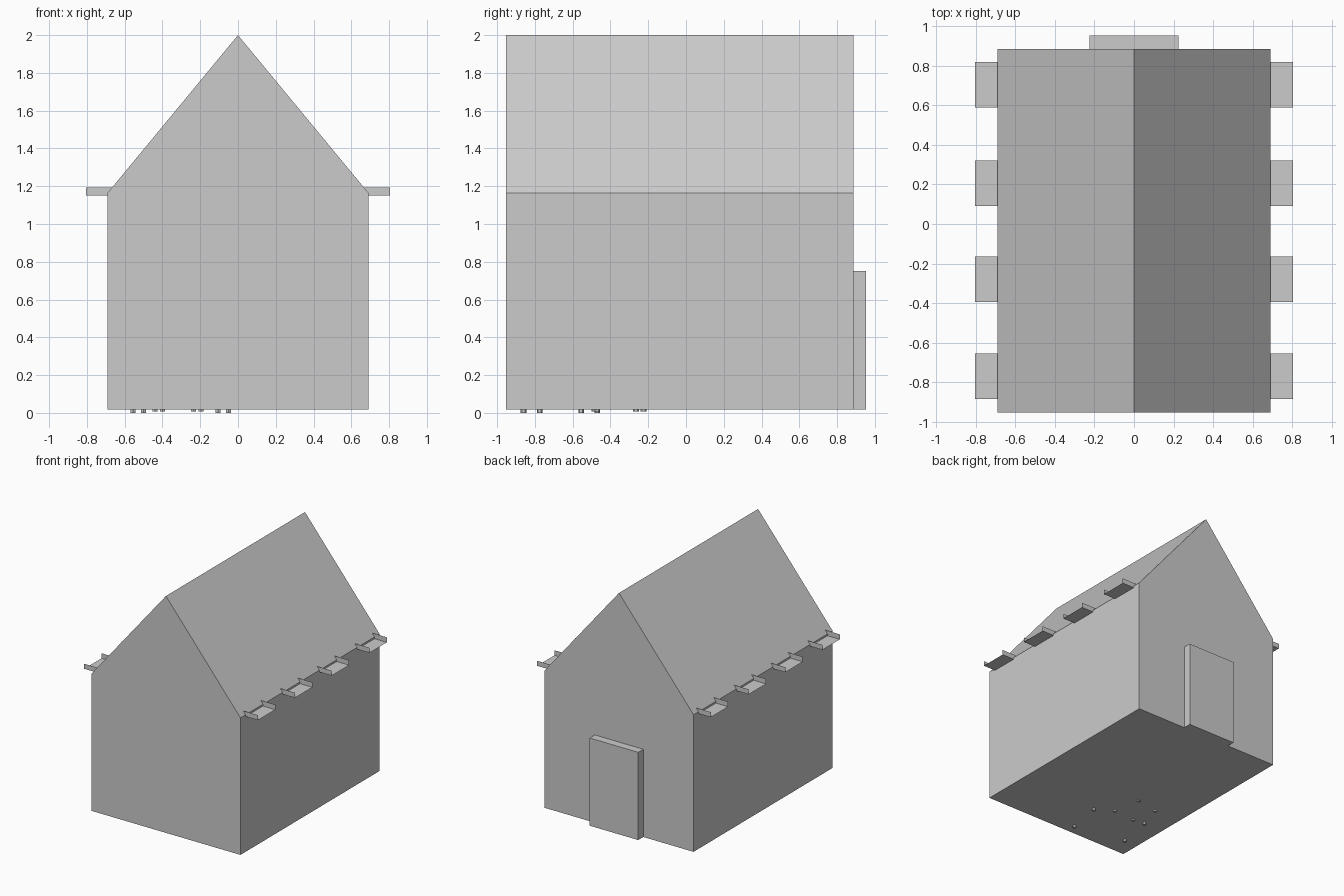
import bpy

if "Cube" in bpy.data.objects:
    bpy.data.objects.remove(bpy.data.objects["Cube"])

HALF_W, EAVE, RIDGE, BASE = 0.69, 1.165, 2.0, 0.018
FRONT, BACK = -0.953, 0.886


def make(name, verts, faces):
    mesh = bpy.data.meshes.new(name)
    mesh.from_pydata(verts, [], faces)
    obj = bpy.data.objects.new(name, mesh)
    bpy.context.collection.objects.link(obj)
    return obj


def extrude_y(name, profile, y0, y1):
    """Solid made by sweeping an xz profile along y."""
    n = len(profile)
    verts = [(x, y, z) for y in (y0, y1) for x, z in profile]
    faces = [tuple(range(n)), tuple(range(2 * n - 1, n - 1, -1))]
    faces += [(i, i + n, (i + 1) % n + n, (i + 1) % n) for i in range(n)]
    return make(name, verts, faces)


# Gabled house body
extrude_y("house_body", [(-HALF_W, BASE), (HALF_W, BASE), (HALF_W, EAVE),
                         (0, RIDGE), (-HALF_W, EAVE)], FRONT, BACK)

# Door slab on the back gable
extrude_y("door", [(-0.225, BASE), (0.225, BASE), (0.225, 0.752),
                   (-0.225, 0.752)], BACK, 0.953)

# Eave brackets: thin U-shaped trays, open outward
for i, y in enumerate((-0.77, -0.28, 0.205, 0.705)):
    for side, s in (("right", 1), ("left", -1)):
        y0, y1 = y - 0.115, y + 0.115
        xi, xo, zb, zt = s * 0.665, s * 0.804, 1.15, 1.192
        verts = [(x, yy, z) for x in (xi, xo)
                 for yy, z in ((y0, zt), (y0, zb), (y1, zb), (y1, zt))]
        faces = [(k, k + 4, k + 5, k + 1) for k in range(3)]
        if s < 0:
            faces = [f[::-1] for f in faces]
        make(f"eave_bracket_{side}_{i + 1}", verts, faces)

# Tiny pegs under the floor: x, y, bottom height
pegs = [(-0.235, -0.225, 0.007), (-0.05, -0.555, 0), (-0.195, -0.47, 0.007),
        (-0.44, -0.265, 0.007), (-0.40, -0.485, 0.007), (-0.50, -0.47, 0),
        (-0.105, -0.86, 0), (-0.555, -0.775, 0)]
for i, (x, y, z) in enumerate(pegs):
    bpy.ops.mesh.primitive_cylinder_add(vertices=6, radius=0.015, depth=BASE - z,
                                        location=(x, y, (BASE + z) / 2))
    bpy.context.object.name = f"floor_peg_{i + 1}"
